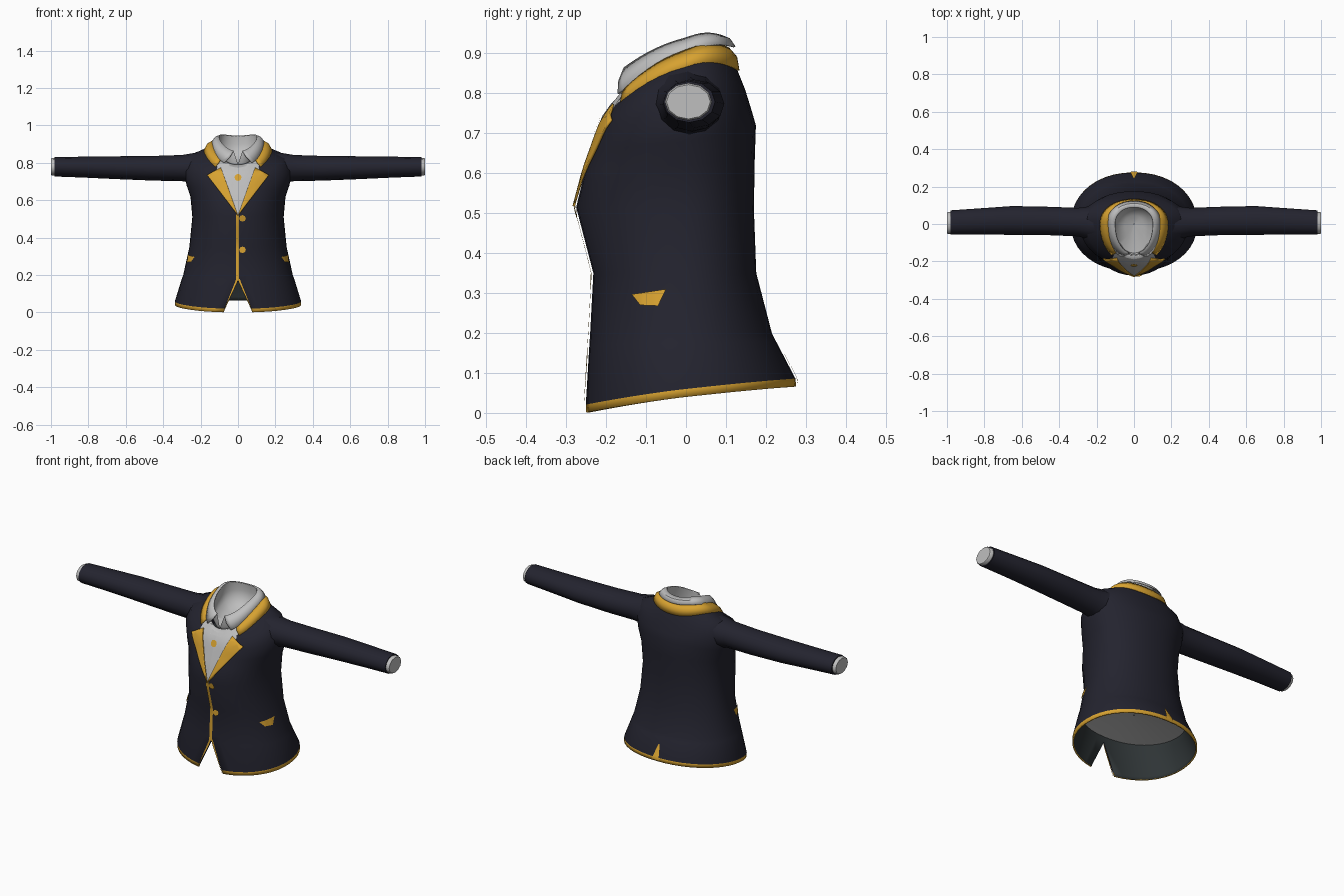
import bpy, bmesh, math
from mathutils import Vector
from mathutils.bvhtree import BVHTree

if "Cube" in bpy.data.objects:
    bpy.data.objects.remove(bpy.data.objects["Cube"])


def material(name, rgb):
    m = bpy.data.materials.new(name)
    m.diffuse_color = (*rgb, 1)
    m.use_nodes = True
    m.node_tree.nodes["Principled BSDF"].inputs["Base Color"].default_value = m.diffuse_color
    return m


NAVY = material("navy cloth", (0.017, 0.017, 0.028))
GOLD = material("gold trim", (0.68, 0.36, 0.03))
SHIRT = material("shirt grey", (0.52, 0.52, 0.52))
LINING = material("dark lining", (0.028, 0.035, 0.037))
N = 40


def finish(name, bm, mats, angle=50):
    me = bpy.data.meshes.new(name)
    bm.to_mesh(me)
    ob = bpy.data.objects.new(name, me)
    bpy.context.collection.objects.link(ob)
    for m in mats:
        me.materials.append(m)
    bpy.context.view_layer.objects.active = ob
    ob.select_set(True)
    bpy.ops.object.shade_smooth_by_angle(angle=math.radians(angle))
    ob.select_set(False)
    return ob


def ring(hw, yf, yb, zf, zm, zb, gap=0.0):
    """Horizontal body section, split at the front by a gap."""
    a0 = math.asin(gap / hw)
    pts = []
    for i in range(N + 1):
        t = -math.pi / 2 + a0 + (2 * math.pi - 2 * a0) * i / N
        c, s = math.cos(t), math.sin(t)
        x = hw * math.copysign(abs(c) ** 0.93, c)
        y = abs(s) ** 0.95 * (yb if s > 0 else yf)
        z = zm + s * (zb - zf) / 2 + s * s * ((zb + zf) / 2 - zm)
        pts.append(Vector((x, y, z)))
    return pts


def loft(rings, closed=False, caps=False, rule=None):
    bm = bmesh.new()
    vs = [[bm.verts.new(p) for p in r] for r in rings]
    n = len(vs[0])
    for k in range(len(vs) - 1):
        for i in range(n if closed else n - 1):
            j = (i + 1) % n
            f = bm.faces.new((vs[k][i], vs[k][j], vs[k + 1][j], vs[k + 1][i]))
            if rule:
                f.material_index = rule(k)
    if caps:
        bm.faces.new(vs[0][::-1])
        bm.faces.new(vs[-1])
    bmesh.ops.remove_doubles(bm, verts=bm.verts, dist=0.0005)
    return bm


def solidify(ob, thick, **kw):
    m = ob.modifiers.new("thickness", 'SOLIDIFY')
    m.thickness, m.offset = thick, -1
    for k, v in kw.items():
        setattr(m, k, v)


# Jacket body: gold hem, flared skirt, waist, chest, shoulders, neck
levels = [
    (.338, -.255, .276, .000, .040, .066, .070),
    (.338, -.255, .274, .020, .060, .086, .062),
    (.302, -.242, .225, .170, .175, .180, 0),
    (.293, -.240, .215, .200, .200, .200, 0),
    (.260, -.232, .176, .350, .350, .350, 0),
    (.244, -.275, .170, .515, .510, .510, 0),
    (.254, -.252, .172, .610, .620, .630, 0),
    (.275, -.235, .175, .660, .680, .720, 0),
    (.290, -.222, .165, .700, .765, .755, 0),
    (.255, -.215, .148, .720, .840, .810, 0),
    (.178, -.205, .128, .745, .868, .860, 0),
    (.130, -.172, .103, .790, .900, .908, 0)]
bm = loft([ring(*l) for l in levels],
          rule=lambda k: 1 if k == 0 else 2 if k == len(levels) - 2 else 0)
bm.normal_update()
tree = BVHTree.FromBMesh(bm)
body = finish("jacket_body", bm, [NAVY, GOLD, SHIRT, LINING, LINING, LINING])
solidify(body, 0.008, material_offset=3)

AXES = {'front': Vector((0, 1, 0)), 'back': Vector((0, -1, 0)),
        'right': Vector((-1, 0, 0)), 'left': Vector((1, 0, 0))}


def project(u, v, side, off):
    d = AXES[side]
    p = Vector((u, 0, v)) if d.y else Vector((0, u, v))
    hit, nor, _, _ = tree.ray_cast(p - d * 2, d)
    if hit is None or hit.dot(d) > 0:
        hit, nor, _, _ = tree.find_nearest(p - d * 0.25)
    return hit - d * off


def plate(name, corners, mat, side='front', off=0.005, n=10):
    """Four-cornered patch laid over the body surface."""
    a, b, c, d = [Vector(p) for p in corners]
    bm = bmesh.new()
    g = []
    for i in range(n + 1):
        row = []
        for j in range(n + 1):
            s, t = i / n, j / n
            p = (a * (1 - s) + b * s) * (1 - t) + (d * (1 - s) + c * s) * t
            row.append(bm.verts.new(project(p.x, p.y, side, off)))
        g.append(row)
    for i in range(n):
        for j in range(n):
            bm.faces.new((g[i][j], g[i + 1][j], g[i + 1][j + 1], g[i][j + 1]))
    bmesh.ops.remove_doubles(bm, verts=bm.verts, dist=0.0002)
    bm.normal_update()
    if sum((f.normal * f.calc_area() for f in bm.faces), Vector()).dot(AXES[side]) > 0:
        bmesh.ops.reverse_faces(bm, faces=bm.faces)
    return finish(name, bm, [mat])


def disc(name, x, z, r, mat, off):
    bm = bmesh.new()
    bm.faces.new([bm.verts.new(project(x + r * math.cos(k * math.pi / 4), z + r * math.sin(k * math.pi / 4),
                                       'front', off)) for k in range(8)])
    bm.normal_update()
    return finish(name, bm, [mat])


# Lapels, shirt front, cutaway edging, pockets
for sx, tag, side in ((1, "left", 'right'), (-1, "right", 'left')):
    plate("shirt_front_" + tag, [(0, .522), (sx * .115, .765), (sx * .10, .80), (0, .80)], SHIRT, off=.004)
    lapel = plate("lapel_" + tag, [(0, .518), (sx * .166, .735), (sx * .125, .758), (sx * .092, .775)],
                  GOLD, off=.010)
    solidify(lapel, 0.006)
    plate("cutaway_edge_" + tag, [(sx * .001, .175), (sx * .009, .18), (sx * .076, .01), (sx * .066, .008)], GOLD)
    plate("pocket_" + tag, [(-.115, .27), (-.07, .268), (-.05, .31), (-.136, .297)], GOLD, side)
plate("front_edge", [(-.012, .17), (.006, .17), (.005, .525), (-.012, .525)], GOLD)
plate("back_vent", [(-.022, .075), (.022, .075), (.004, .15), (-.004, .15)], GOLD, 'back')
disc("upper_button", .024, .503, .018, GOLD, .007)
disc("lower_button", .024, .335, .018, GOLD, .007)
disc("shirt_ornament", 0, .722, .019, GOLD, .008)

# Jacket collar wrapping the neck
collar = finish("jacket_collar", loft([
    ring(.184, -.212, .134, .738, .864, .858, .118),
    ring(.168, -.198, .128, .768, .892, .892, .100),
    ring(.138, -.180, .108, .795, .910, .915, .085)]), [GOLD])
solidify(collar, 0.006)

# Shirt collar: turned-down leaf with open points, and the inner stand
leaf = finish("shirt_collar", loft([
    ring(.146, -.196, .124, .778, .900, .918, .072),
    ring(.128, -.178, .110, .825, .925, .938, .040),
    ring(.102, -.160, .090, .862, .940, .946, .022)]), [SHIRT], 30)
solidify(leaf, 0.005)
inner = loft([
    ring(.102, -.160, .090, .862, .940, .946, .022),
    ring(.105, -.165, .095, .800, .880, .900, .002),
    ring(.095, -.155, .085, .780, .840, .850),
    ring(.050, -.090, .045, .785, .810, .815),
    ring(.002, -.002, .002, .800, .800, .800)])
bmesh.ops.reverse_faces(inner, faces=inner.faces)
inner.normal_update()
inner.normal_update()
finish("neck_lining", inner, [SHIRT])

# Shirt underside closing the body
bm = loft([ring(.284, -.230, .206, .195, .195, .195),
           ring(.15, -.12, .11, .215, .215, .215),
           ring(.002, -.002, .002, .22, .22, .22)])
bmesh.ops.reverse_faces(bm, faces=bm.faces)
finish("shirt_underside", bm, [SHIRT])


# Sleeves and shirt cuffs
def tube(name, stations, mat, sx, sides=12):
    rings = []
    for x, yc, zc, ry, rz in stations:
        r = []
        for k in range(sides):
            t = 2 * math.pi * k / sides
            r.append(Vector((sx * x, yc + ry * math.cos(t), zc + rz * math.sin(t))))
        rings.append(r)
    bm = loft(rings, closed=True, caps=True)
    bmesh.ops.recalc_face_normals(bm, faces=bm.faces)
    finish(name, bm, [mat])


for sx, tag in ((1, "left"), (-1, "right")):
    tube("sleeve_" + tag, [(.18, .005, .770, .100, .090), (.24, .006, .772, .088, .080),
                           (.30, .010, .772, .076, .070), (.45, .016, .771, .076, .066),
                           (.65, .019, .774, .077, .061), (.82, .014, .777, .070, .056),
                           (.98, .008, .779, .065, .052)], NAVY, sx)
    tube("cuff_" + tag, [(.96, .007, .779, .058, .046), (.995, .006, .779, .059, .047),
                         (1.0, .006, .779, .055, .043)], SHIRT, sx)
